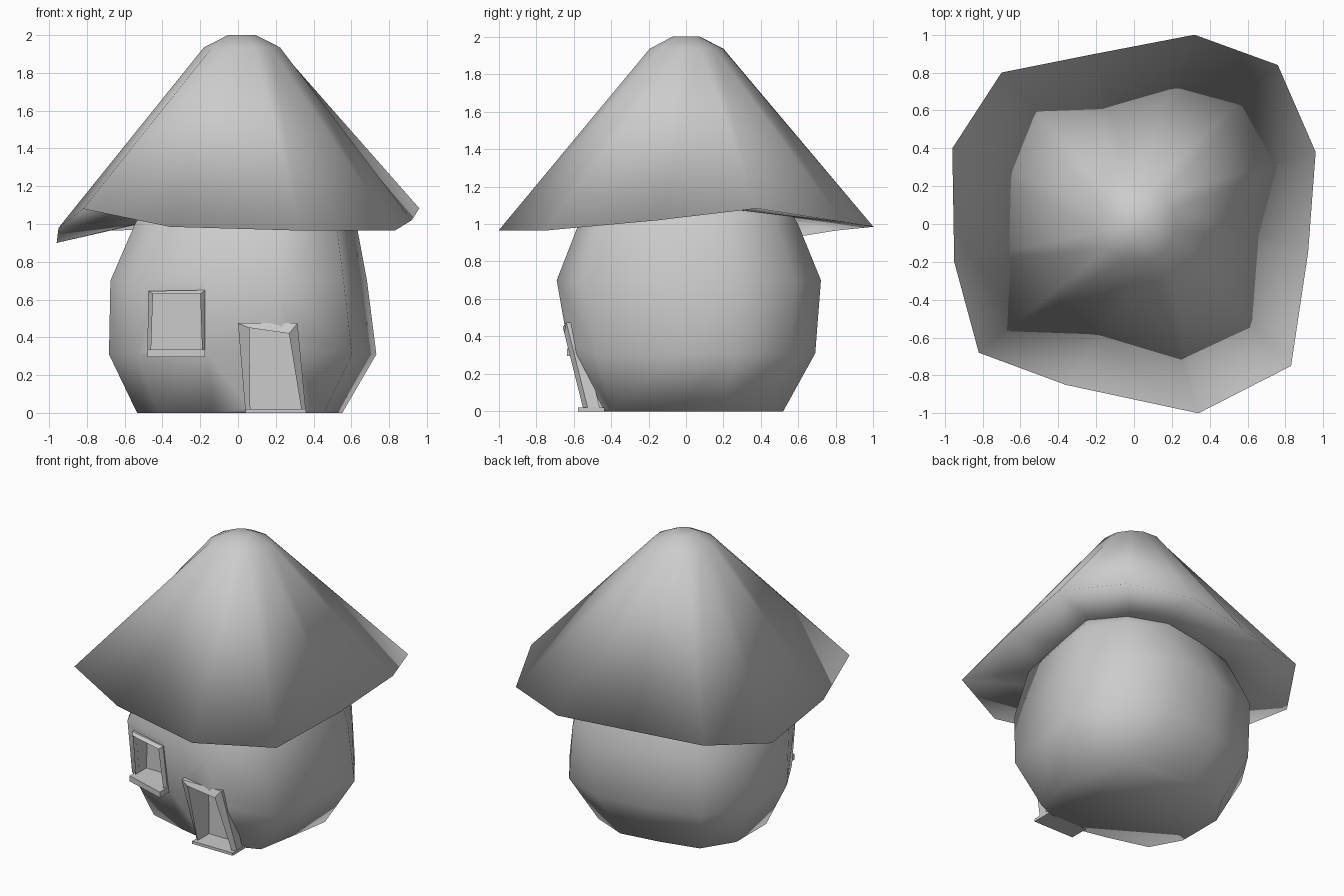
import bpy, bmesh, math
from mathutils import Vector

if "Cube" in bpy.data.objects:
    bpy.data.objects.remove(bpy.data.objects["Cube"])


def smooth(ob, angle):
    bpy.ops.object.select_all(action='DESELECT')
    ob.select_set(True)
    bpy.context.view_layer.objects.active = ob
    if angle >= 180:
        bpy.ops.object.shade_smooth()
    else:
        bpy.ops.object.shade_smooth_by_angle(angle=math.radians(angle))


def make(name, rings, cap_start=True, cap_end=True, close=False, angle=180):
    """Loft a list of equal-length point rings into one smooth-shaded object."""
    bm = bmesh.new()
    vs = [[bm.verts.new(p) for p in r] for r in rings]
    n = len(rings[0])
    pairs = list(zip(vs, vs[1:]))
    if close:
        pairs.append((vs[-1], vs[0]))
    for a, b in pairs:
        for i in range(n):
            j = (i + 1) % n
            bm.faces.new((a[i], a[j], b[j], b[i]))
    if cap_start and not close:
        bm.faces.new(vs[0][::-1])
    if cap_end and not close:
        bm.faces.new(vs[-1])
    bmesh.ops.recalc_face_normals(bm, faces=bm.faces)
    me = bpy.data.meshes.new(name)
    bm.to_mesh(me)
    bm.free()
    ob = bpy.data.objects.new(name, me)
    bpy.context.collection.objects.link(ob)
    smooth(ob, angle)
    return ob


def cut(body, cutter):
    m = body.modifiers.new("cut", 'BOOLEAN')
    m.object = cutter
    m.solver = 'EXACT'
    bpy.context.view_layer.objects.active = body
    bpy.ops.object.modifier_apply(modifier=m.name)
    bpy.data.objects.remove(cutter)


# Body: an irregular twelve-sided pot, widest in the middle
plan = [(0.24, -0.69), (0.61, -0.54), (0.69, -0.07), (0.74, 0.27), (0.54, 0.58), (0.22, 0.72),
        (-0.16, 0.66), (-0.51, 0.57), (-0.69, 0.27), (-0.69, -0.20), (-0.54, -0.49), (-0.16, -0.60)]
levels = [(0.0, 0.76, 0.72, -0.01, 0.0), (0.31, 0.99, 0.93, 0.0, 0.02), (0.70, 0.95, 1.0, -0.02, 0.0),
          (1.0, 0.82, 0.83, 0.02, 0.0), (1.12, 0.72, 0.73, 0.02, 0.0)]
body = make("house_body", [[(x * sx + ox, y * sy + oy, z) for x, y in plan]
                           for z, sx, sy, ox, oy in levels])

# Openings as (x, z) outlines
door_out = [(0.04, 0.0), (0.36, 0.0), (0.315, 0.475), (0.0, 0.475)]
door_in = [(0.065, 0.02), (0.335, 0.02), (0.27, 0.42), (0.06, 0.45)]
win_out = [(-0.48, 0.295), (-0.175, 0.295), (-0.175, 0.65), (-0.475, 0.645)]
win_in = [(-0.46, 0.335), (-0.19, 0.335), (-0.20, 0.63), (-0.45, 0.63)]


def at(pts, fy):
    return [(x, fy(x, z), z) for x, z in pts]


for pts, back in ((door_in, -0.42), (win_in, -0.38)):
    cut(body, make("cutter", [at(pts, lambda x, z: -1.0), at(pts, lambda x, z: back)]))
smooth(body, 180)

# Keep the opening edges crisp while the rest of the body stays fully smooth
bm = bmesh.new()
bm.from_mesh(body.data)
for e in bm.edges:
    c = (e.verts[0].co + e.verts[1].co) / 2
    if -0.47 < c.x < 0.34 and c.y < -0.3 and c.z > 0.01 and e.calc_face_angle(0) > 0.9:
        e.smooth = False
bm.to_mesh(body.data)
bm.free()


# Door and window frames: closed bands around each opening
def frame(name, outer, inner, front, depth):
    make(name, [at(outer, lambda x, z: front(x, z) + depth),
                at(outer, lambda x, z: front(x, z) + 0.025),
                at(inner, front),
                at(inner, lambda x, z: front(x, z) + depth)], close=True, angle=25)


frame("door_frame", door_out, door_in, lambda x, z: -0.545 - 0.25 * z, 0.09)
frame("window_frame", win_out, win_in,
      lambda x, z: -0.485 - 0.15 * z - 0.27 * (x + 0.33), 0.08)


# Sills below door and window, each with its own left and right front edge
def sill(name, x0, x1, yl, yr, depth, z0, z1):
    make(name, [[(x0, yl, z), (x1, yr, z), (x1, yr + depth, z), (x0, yl + depth, z)]
                for z in (z0, z1)], angle=25)


sill("window_sill", -0.48, -0.175, -0.54, -0.635, 0.12, 0.295, 0.335)
sill("door_sill", 0.04, 0.36, -0.575, -0.575, 0.14, 0.0, 0.02)

# Roof: wavy eave rising in straight lines to a small rounded tip, flat-ish underside
eave = [Vector(p) for p in (
    (0.34, -1.0, 0.965), (0.83, -0.75, 0.965), (0.92, -0.15, 1.02), (0.96, 0.38, 1.083),
    (0.76, 0.84, 1.01), (0.32, 1.0, 0.985), (-0.20, 0.90, 0.975), (-0.70, 0.80, 0.965),
    (-0.96, 0.40, 0.90), (-0.95, -0.20, 0.98), (-0.82, -0.68, 1.08), (-0.36, -0.85, 0.985))]


def tip(r, z):
    out = []
    for v in eave:
        d = Vector((v.x, v.y)).normalized() * r
        out.append((d.x + 0.02, d.y, z))
    return out


under = [(v.x * 0.52, v.y * 0.52, v.z * 0.4 + 0.65) for v in eave]
make("roof", [under, eave, tip(0.205, 1.935), tip(0.075, 2.0)], cap_start=False)
